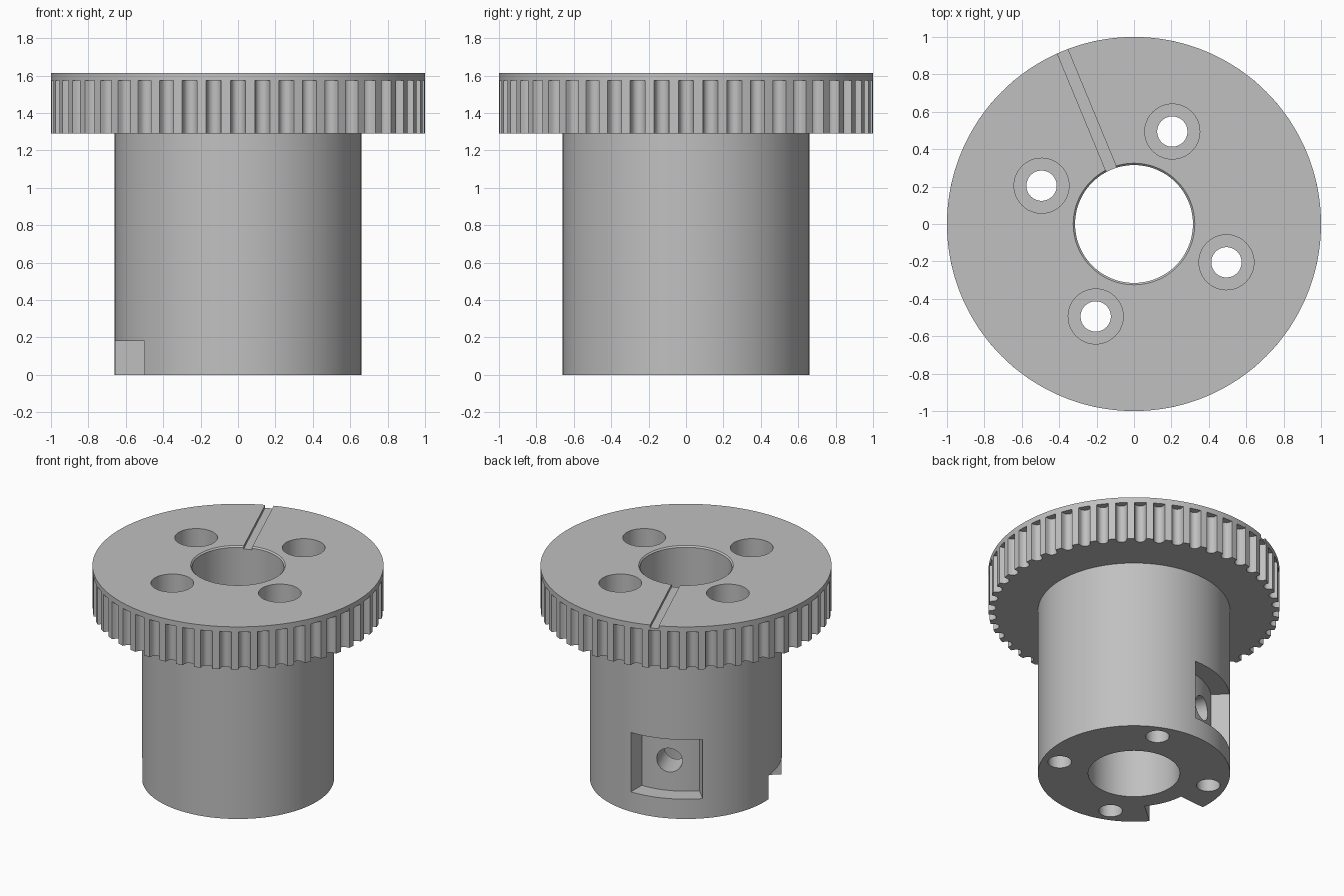
import bpy, bmesh
from math import cos, sin, pi, radians
from mathutils import Matrix

if "Cube" in bpy.data.objects:
    bpy.data.objects.remove(bpy.data.objects["Cube"], do_unlink=True)

steel = bpy.data.materials.new("plain_grey_metal")
steel.use_nodes = True
GREY = (0.53, 0.53, 0.53, 1)
steel.diffuse_color = GREY
steel.node_tree.nodes["Principled BSDF"].inputs["Base Color"].default_value = GREY

TOP, RIM_BASE, LIP_BASE = 1.615, 1.29, 1.575
HUB_R, BORE_R = 0.66, 0.315
TEETH = 48
KEY_ANGLE = radians(112.5)     # shared by the index groove and the screw pocket


def make_object(name, bm):
    bmesh.ops.recalc_face_normals(bm, faces=bm.faces)
    mesh = bpy.data.meshes.new(name)
    bm.to_mesh(mesh)
    bm.free()
    mesh.materials.append(steel)
    obj = bpy.data.objects.new(name, mesh)
    bpy.context.collection.objects.link(obj)
    return obj


def prism(name, outline, z0, z1):
    """Extrude a flat outline from z0 up to z1."""
    bm = bmesh.new()
    face = bm.faces.new([bm.verts.new((x, y, z0)) for x, y in outline])
    up = bmesh.ops.extrude_face_region(bm, geom=[face])["geom"]
    bmesh.ops.translate(bm, vec=(0, 0, z1 - z0),
                        verts=[v for v in up if isinstance(v, bmesh.types.BMVert)])
    return make_object(name, bm)


def cone(name, r0, r1, depth, matrix, segments=96):
    bm = bmesh.new()
    bmesh.ops.create_cone(bm, cap_ends=True, segments=segments, radius1=r0,
                          radius2=r1, depth=depth, matrix=matrix)
    return make_object(name, bm)


def arc(r, a0, a1, steps, cx=0, cy=0):
    return [(cx + r * cos(a0 + (a1 - a0) * i / steps),
             cy + r * sin(a0 + (a1 - a0) * i / steps)) for i in range(steps + 1)]


def disc(name, r, z0, z1, x=0, y=0, steps=144):
    return prism(name, arc(r, 0, 2 * pi, steps, x, y)[:-1], z0, z1)


def sector(name, r_in, r_out, mid, half, z0, z1):
    """Block between two radii with radial side walls."""
    outline = arc(r_in, mid - half, mid + half, 20) + arc(r_out, mid + half, mid - half, 20)
    return prism(name, outline, z0, z1)


def combine(target, other, operation):
    mod = target.modifiers.new(operation, 'BOOLEAN')
    mod.operation, mod.solver, mod.object = operation, 'EXACT', other
    bpy.context.view_layer.objects.active = target
    bpy.ops.object.modifier_apply(modifier=mod.name)
    bpy.data.objects.remove(other, do_unlink=True)


# Toothed rim outline: round-bottomed grooves between narrow lands
groove_r, groove_centre = 0.037, 0.987
rim = []
for i in range(TEETH):
    a = 2 * pi * i / TEETH
    local = [(1.0, -0.041)]
    local += arc(groove_r, -pi / 2, -3 * pi / 2, 8, groove_centre)
    local += [(1.0, 0.041)]
    scale = 1 / (1 + 0.041 ** 2) ** 0.5
    local[0] = (scale, -0.041)
    local[-1] = (scale, 0.041)
    rim += [(x * cos(a) - y * sin(a), x * sin(a) + y * cos(a)) for x, y in local]
    rim.append((cos(a + pi / TEETH), sin(a + pi / TEETH)))

# Hub, toothed rim and closing lip become one solid
pulley = disc("toothed_pulley", HUB_R, 0, TOP - 0.02)
combine(pulley, prism("toothed_rim", rim, RIM_BASE, LIP_BASE + 0.015), 'UNION')
combine(pulley, disc("lip", 1, LIP_BASE, TOP, steps=192), 'UNION')

# Central bore with a small chamfer at the top
cutters = [disc("bore", BORE_R, -0.1, TOP + 0.1),
           cone("bore_chamfer", BORE_R - 0.01, BORE_R + 0.03, 0.04,
                Matrix.Translation((0, 0, TOP)), 144)]

# Four counterbored bolt holes
for i in range(4):
    a = radians(67.5) + i * pi / 2
    x, y = 0.535 * cos(a), 0.535 * sin(a)
    cutters.append(disc("bolt_hole", 0.081, -0.1, TOP + 0.1, x, y, 48))
    cutters.append(disc("counterbore", 0.147, TOP - 0.25, TOP + 0.1, x, y, 64))

# Index groove across the top face
c, s = cos(KEY_ANGLE), sin(KEY_ANGLE)
strip = [(0.2, -0.03), (1.1, -0.03), (1.1, 0.03), (0.2, 0.03)]
cutters.append(prism("index_groove", [(x * c - y * s, x * s + y * c) for x, y in strip],
                     TOP - 0.022, TOP + 0.1))

# Screw pocket in the hub wall, with a radial hole to the bore
cutters.append(sector("screw_pocket", 0.53, 0.8, KEY_ANGLE, radians(22.5), 0.15, 0.6))
turn = Matrix.Rotation(KEY_ANGLE, 4, 'Z') @ Matrix.Translation((0.4, 0, 0.38))
cutters.append(cone("screw_hole", 0.09, 0.09, 0.44,
                    turn @ Matrix.Rotation(pi / 2, 4, 'Y'), 48))

# Drive notch in the bottom edge
cutters.append(sector("drive_notch", 0.45, 0.8, radians(202.5), radians(18.2), -0.1, 0.18))

for cutter in cutters:
    combine(pulley, cutter, 'DIFFERENCE')

# Smooth round walls, keep machined edges crisp
bpy.ops.object.select_all(action='DESELECT')
pulley.select_set(True)
bpy.context.view_layer.objects.active = pulley
bpy.ops.object.shade_smooth_by_angle(angle=radians(30))
